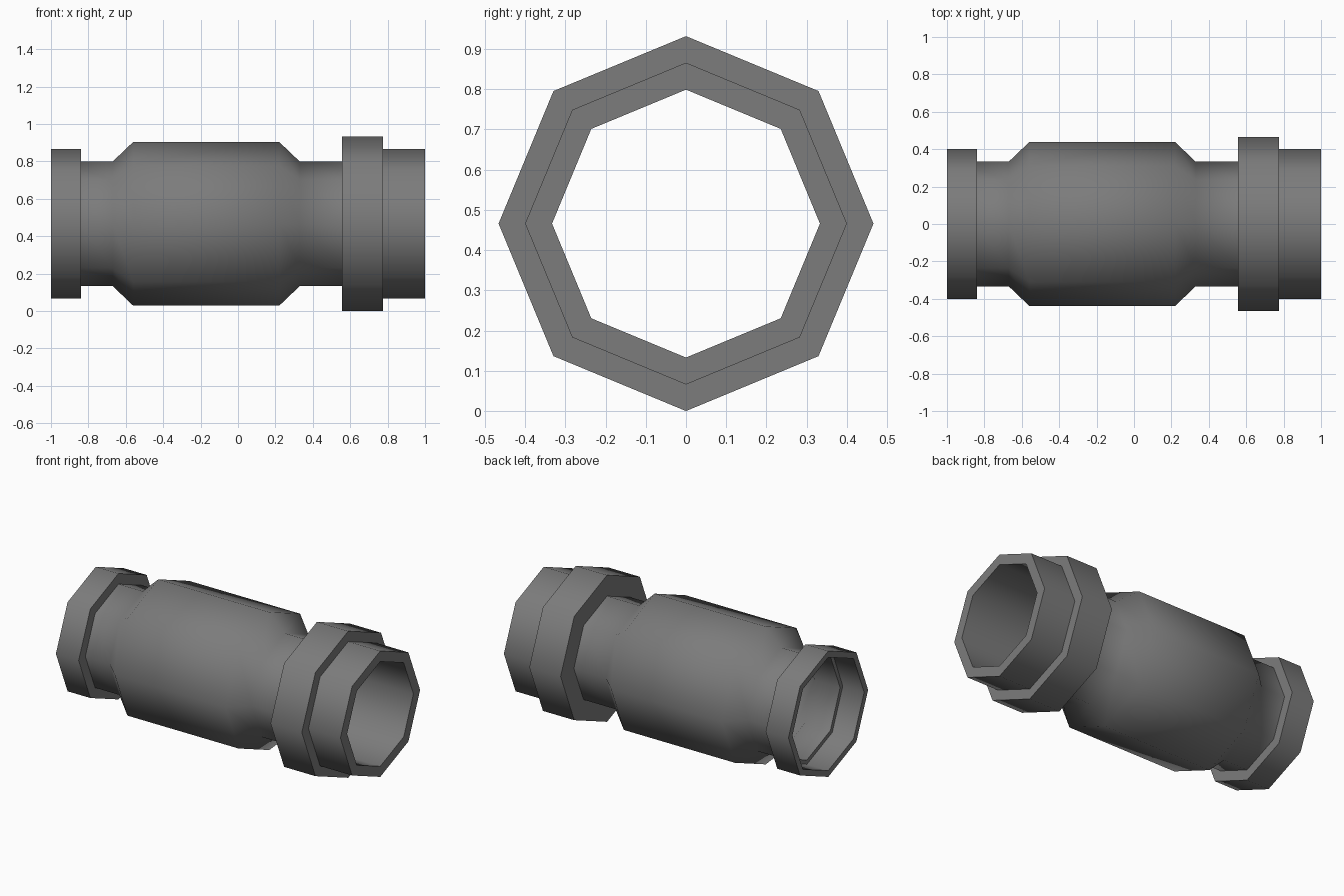
import bpy
import math
import bmesh

cube = bpy.data.objects.get("Cube")
if cube:
    bpy.data.objects.remove(cube, do_unlink=True)

SIDES = 8
AXIS_Z = 0.466
BORE = 0.333
FLANGE = 0.466
COLLAR = 0.40
BARREL = 0.438

grey = bpy.data.materials.new("pipe grey")
grey.use_nodes = True
colour = (0.2, 0.2, 0.2, 1)
grey.diffuse_color = colour
grey.node_tree.nodes["Principled BSDF"].inputs["Base Color"].default_value = colour


def lathe(name, profile, closed):
    """Sweep (x, radius) points around the pipe axis in eight sides."""
    bm = bmesh.new()
    rings = []
    for x, r in profile:
        angles = [math.tau * i / SIDES for i in range(SIDES)]
        rings.append([bm.verts.new((x, r * math.cos(a), r * math.sin(a))) for a in angles])
    pairs = list(zip(rings, rings[1:]))
    if closed:
        pairs.append((rings[-1], rings[0]))
    for a, b in pairs:
        for i in range(SIDES):
            j = (i + 1) % SIDES
            bm.faces.new((a[i], b[i], b[j], a[j]))
    bmesh.ops.recalc_face_normals(bm, faces=bm.faces[:])
    mesh = bpy.data.meshes.new(name)
    bm.to_mesh(mesh)
    bm.free()
    mesh.materials.append(grey)
    obj = bpy.data.objects.new(name, mesh)
    obj.location.z = AXIS_Z
    bpy.context.collection.objects.link(obj)
    bpy.ops.object.select_all(action="DESELECT")
    obj.select_set(True)
    bpy.context.view_layer.objects.active = obj
    bpy.ops.object.shade_smooth_by_angle(angle=math.radians(60))
    return obj


# Thin-walled barrel with a neck at each end
lathe("barrel", [(-0.84, BORE), (-0.67, BORE), (-0.56, BARREL),
                 (0.22, BARREL), (0.33, BORE), (0.56, BORE)], False)

# Socket collar with an inner ledge
lathe("socket_collar", [(-0.84, BORE), (-0.84, COLLAR), (-1, COLLAR),
                        (-1, 0.36), (-0.85, 0.36), (-0.85, BORE)], True)

# Stepped collar with a wide flange
lathe("flange_collar", [(0.555, BORE), (0.555, FLANGE), (0.775, FLANGE),
                        (0.775, COLLAR), (1, COLLAR), (1, BORE)], True)
